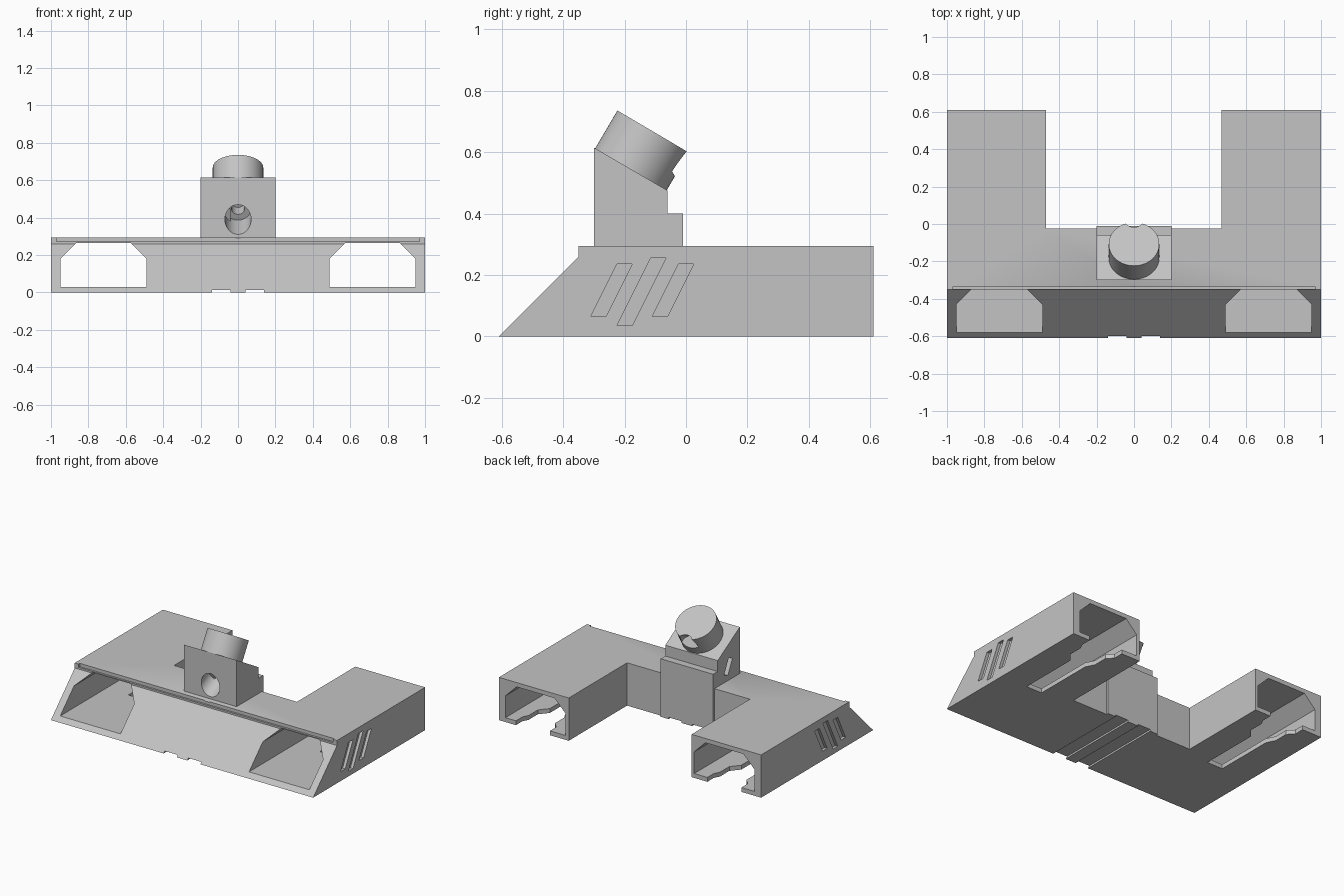
import bpy
import bmesh
import math
from mathutils import Matrix, Vector

old = bpy.data.objects.get("Cube")
if old:
    bpy.data.objects.remove(old, do_unlink=True)

grey = bpy.data.materials.new("light grey plastic")
grey.use_nodes = True
colour = (0.55, 0.55, 0.55, 1)
grey.diffuse_color = colour
grey.node_tree.nodes["Principled BSDF"].inputs["Base Color"].default_value = colour


def finish(name, bm):
    bmesh.ops.recalc_face_normals(bm, faces=bm.faces)
    mesh = bpy.data.meshes.new(name)
    bm.to_mesh(mesh)
    bm.free()
    mesh.materials.append(grey)
    obj = bpy.data.objects.new(name, mesh)
    bpy.context.collection.objects.link(obj)
    return obj


def prism(name, outline, axis, low, high):
    """Extrude a 2D outline along x (outline is y,z), y (x,z) or z (x,y)."""
    place = {"x": lambda a, b: (low, a, b),
             "y": lambda a, b: (a, low, b),
             "z": lambda a, b: (a, b, low)}[axis]
    bm = bmesh.new()
    face = bm.faces.new([bm.verts.new(place(a, b)) for a, b in outline])
    top = bmesh.ops.extrude_face_region(bm, geom=[face])["geom"]
    move = Vector([(high - low) * (axis == k) for k in "xyz"])
    bmesh.ops.translate(bm, vec=move, verts=[g for g in top if isinstance(g, bmesh.types.BMVert)])
    return finish(name, bm)


def box(name, x, y, z):
    return prism(name, [(x[0], y[0]), (x[1], y[0]), (x[1], y[1]), (x[0], y[1])], "z", *z)


def rod(name, start, end, radius):
    start, end = Vector(start), Vector(end)
    turn = (end - start).to_track_quat("Z", "Y").to_matrix().to_4x4()
    bm = bmesh.new()
    bmesh.ops.create_cone(bm, cap_ends=True, segments=64, radius1=radius, radius2=radius,
                          depth=(end - start).length,
                          matrix=Matrix.Translation((start + end) / 2) @ turn)
    return finish(name, bm)


def cut(target, cutter, keep=False):
    cutter.hide_render = True
    mod = target.modifiers.new("cut", "BOOLEAN")
    mod.operation = "DIFFERENCE"
    mod.solver = "EXACT"
    mod.object = cutter
    bpy.context.view_layer.objects.active = target
    bpy.ops.object.modifier_apply(modifier=mod.name)
    if not keep:
        bpy.data.objects.remove(cutter, do_unlink=True)


# U-shaped body with a sloped front
body = prism("body", [(-0.61, 0), (-0.35, 0.26), (-0.35, 0.295), (0.61, 0.295), (0.61, 0)],
             "x", -1, 1)
cut(body, box("rear_gap", (-0.47, 0.467), (-0.025, 0.8), (-0.1, 0.5)))

# tunnel through each arm, with chamfered upper corners
for side in (-1, 1):
    shape = [(0.49, 0.03), (0.95, 0.03), (0.95, 0.18), (0.865, 0.265), (0.575, 0.265), (0.49, 0.18)]
    cut(body, prism("tunnel", [(side * x, z) for x, z in shape], "y", -0.8, 0.8))

# stepped slot in each floor, open to the rear; same shape on both arms
slot = [(0.68, -0.08), (0.8, -0.08), (0.8, 0.34), (0.85, 0.4), (0.85, 0.5), (0.87, 0.54),
        (0.87, 0.7), (0.61, 0.7), (0.61, 0.54), (0.65, 0.5), (0.65, 0.4), (0.68, 0.34)]
for shift in (0, -1.46):
    cut(body, prism("floor_slot", [(x + shift, y) for x, y in slot], "z", -0.1, 0.06))

# three slanted vents recessed into each outer wall
for y, low, high in ((-0.31, 0.065, 0.235), (-0.225, 0.035, 0.255), (-0.11, 0.065, 0.235)):
    lean = (high - low) / 2
    vent = [(y, low), (y + 0.05, low), (y + 0.05 + lean, high), (y + lean, high)]
    for x in (-1.02, 0.98):
        cut(body, prism("vent", vent, "x", x, x + 0.04))

# shallow step along the front lip
cut(body, box("lip_step", (-0.97, 0.97), (-0.4, -0.337), (0.272, 0.4)))

# neck with sloped top, rear step and rear plate down to the base
neck = prism("neck", [(-0.3, 0.285), (-0.3, 0.615), (-0.06, 0.475), (-0.06, 0.4),
                      (-0.01, 0.4), (-0.01, 0), (-0.05, 0), (-0.05, 0.285)], "x", -0.2, 0.2)

# two grooves under the base
for x in (-0.14, 0.04):
    for part in (body, neck):
        cut(part, box("groove", (x, x + 0.1), (-0.8, 0.1), (-0.05, 0.012)))

# tilted round post on the neck
post = rod("round_post", (0, -0.18, 0.543), (0, -0.107, 0.667), 0.135)

# bolt bore, rising from the front, with a countersink at the back
slope = math.tan(math.radians(28))


def bore(y1, y2, radius):
    return rod("bore", (0, y1, 0.39 + slope * (y1 + 0.3)), (0, y2, 0.39 + slope * (y2 + 0.3)), radius)


front_bore = bore(-0.45, -0.19, 0.07)
cut(body, front_bore, keep=True)
cut(neck, front_bore)
cut(neck, bore(-0.2, -0.12, 0.035))
rear_bore = bore(-0.04, 0.12, 0.065)
cut(post, rear_bore, keep=True)
cut(neck, rear_bore)

# nut slot in the right side of the neck
cut(neck, prism("nut_slot", [(-0.17, 0.33), (-0.13, 0.35), (-0.18, 0.45), (-0.22, 0.43)],
                "x", -0.25, -0.04))

# crisp edges with smooth round surfaces
bpy.ops.object.select_all(action="DESELECT")
for part in (body, neck, post):
    part.select_set(True)
bpy.context.view_layer.objects.active = body
bpy.ops.object.shade_smooth_by_angle(angle=math.radians(30))
